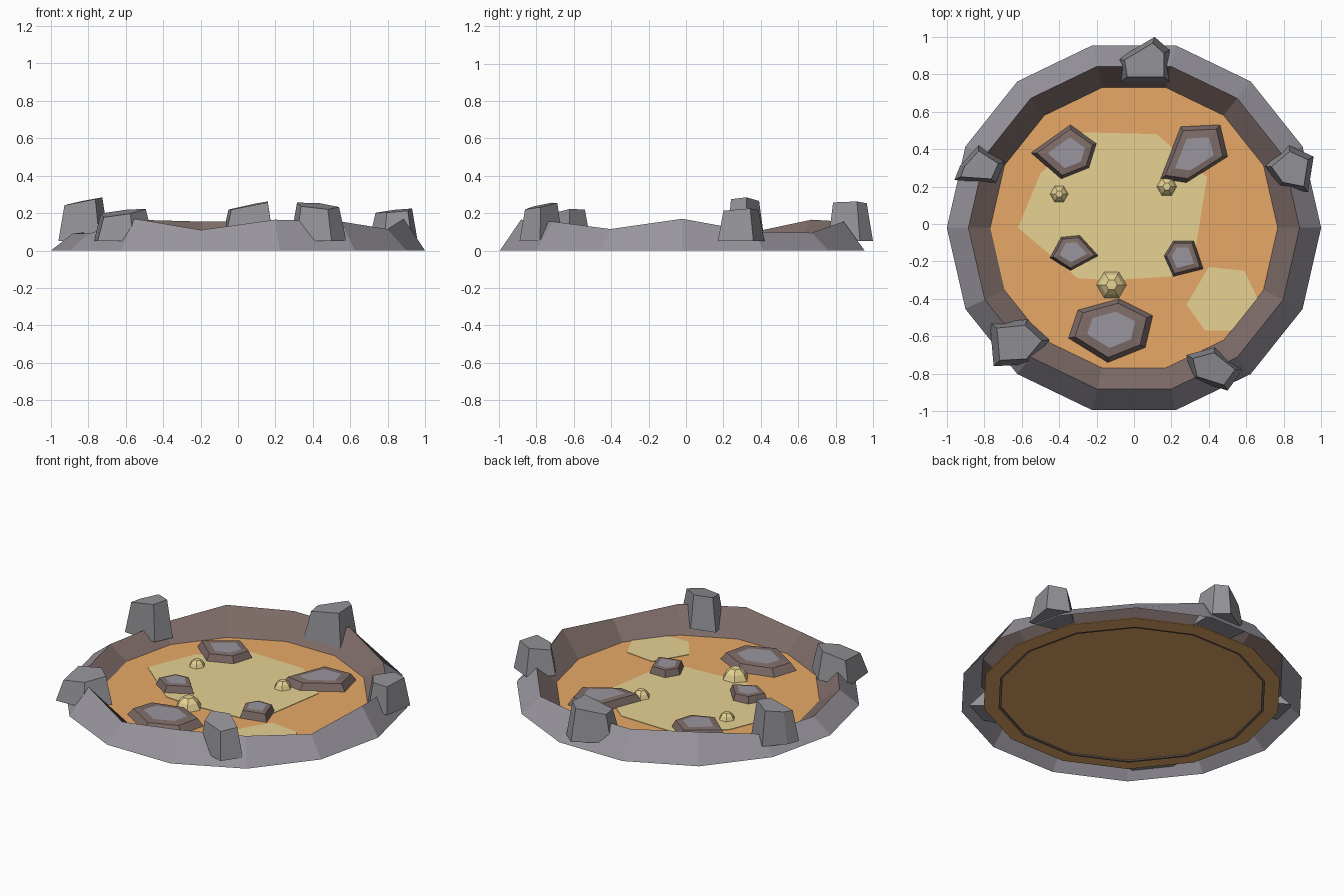
import bpy, bmesh, math

cube = bpy.data.objects.get("Cube")
if cube:
    bpy.data.objects.remove(cube, do_unlink=True)


def material(name, srgb):
    col = [((c + 0.055) / 1.055) ** 2.4 for c in srgb] + [1]
    m = bpy.data.materials.new(name)
    m.use_nodes = True
    m.diffuse_color = col
    node = next(n for n in m.node_tree.nodes if n.type == 'BSDF_PRINCIPLED')
    node.inputs["Base Color"].default_value = col
    node.inputs["Roughness"].default_value = 0.9
    return m


rim_grey = material("rim grey", (0.60, 0.585, 0.62))
rock_grey = material("rock grey", (0.58, 0.575, 0.595))
brown = material("brown stone", (0.495, 0.425, 0.41))
orange = material("orange sand", (0.91, 0.665, 0.405))
khaki = material("pale sand", (0.905, 0.825, 0.575))

FLOOR = 0.012
ROCK_BASE = 0.05
SIDES = 14
CENTRE_Y = -0.02


def loft(name, rings, mats, closed=True):
    """Skin rings of points; mats holds one material per band, then the cap."""
    bm = bmesh.new()
    slots = list(dict.fromkeys(mats))
    loops = [[bm.verts.new(p) for p in ring] for ring in rings]
    for band, (low, high) in enumerate(zip(loops, loops[1:])):
        for i in range(len(low)):
            j = (i + 1) % len(low)
            f = bm.faces.new((low[i], low[j], high[j], high[i]))
            f.material_index = slots.index(mats[band])
    if closed:
        bm.faces.new(loops[0][::-1])
        bm.faces.new(loops[-1]).material_index = slots.index(mats[-1])
        bmesh.ops.recalc_face_normals(bm, faces=bm.faces)
    me = bpy.data.meshes.new(name)
    bm.to_mesh(me)
    bm.free()
    for m in slots:
        me.materials.append(m)
    ob = bpy.data.objects.new(name, me)
    bpy.context.collection.objects.link(ob)


def circle(r, z, n=SIDES, x=0, y=CENTRE_Y):
    turn = 2 * math.pi / n
    return [(x + r * math.cos(i * turn), y + r * math.sin(i * turn), z) for i in range(n)]


def outline(pts, scale, z, tilt=(0, 0)):
    """Scale an outline about its middle and lift it, tilting the plane."""
    cx = sum(p[0] for p in pts) / len(pts)
    cy = sum(p[1] for p in pts) / len(pts)
    return [(cx + (x - cx) * scale, cy + (y - cy) * scale,
             z + (x - cx) * tilt[0] + (y - cy) * tilt[1]) for x, y in pts]


# Crater rim with an uneven crest, open underneath
heights = [.17, .10, .095, .155, .155, .165, .10, .09, .09, .17, .11, .165, .155, .115]
crest = [(x, y, h) for (x, y, _), h in zip(circle(0.885, 0), heights)]
loft("crater_rim", [circle(1, 0), crest, circle(0.768, FLOOR), circle(0.768, 0), circle(0.783, 0)],
     [rim_grey, brown, brown, brown], closed=False)

# Thin sand floor and pale patches
loft("sand_floor", [circle(0.87, FLOOR - 0.005), circle(0.87, FLOOR)], [orange, orange])
patches = {
    "large_sand_patch": [(-.62, -.02), (-.5, .27), (-.27, .49), (.12, .48), (.39, .25),
                         (.31, -.25), (.2, -.28), (-.12, -.3), (-.3, -.29)],
    "small_sand_patch": [(.4, -.23), (.59, -.25), (.67, -.42), (.58, -.57), (.38, -.57), (.28, -.43)],
}
for name, pts in patches.items():
    loft(name, [outline(pts, 1, FLOOR - 0.002), outline(pts, 1, FLOOR + 0.003)], [khaki, khaki])

# Tall rocks on the rim: outline, top height, tilt
rocks = {
    "back_rock": ([(-.09, .88), (.11, 1.0), (.19, .93), (.19, .76), (-.07, .76)], .242, (.15, .03)),
    "left_rock": ([(.70, .31), (.83, .42), (.96, .36), (.93, .17), (.78, .2)], .212, (.08, .05)),
    "right_rock": ([(-.93, .31), (-.83, .42), (-.69, .33), (-.74, .22), (-.96, .235)], .263, (.15, .02)),
    "front_right_rock": ([(-.77, -.53), (-.57, -.51), (-.45, -.62), (-.56, -.75), (-.75, -.76)], .203, (.1, .1)),
    "front_left_rock": ([(.28, -.7), (.43, -.66), (.58, -.78), (.5, -.89), (.31, -.83)], .24, (-.04, .14)),
}
for name, (pts, top, tilt) in rocks.items():
    loft(name, [outline(pts, 1, ROCK_BASE), outline(pts, 0.75, top, tilt)], [rock_grey, rock_grey])

# Low stones on the floor: brown sides, grey top
stones = {
    "back_right_stone": [(-.55, .38), (-.34, .53), (-.20, .43), (-.24, .30), (-.39, .24)],
    "back_left_stone": [(.14, .24), (.25, .52), (.46, .53), (.50, .36), (.28, .22)],
    "small_right_stone": [(-.45, -.18), (-.39, -.07), (-.29, -.06), (-.19, -.17), (-.34, -.25)],
    "small_left_stone": [(.16, -.17), (.21, -.09), (.32, -.09), (.37, -.24), (.21, -.28)],
    "front_stone": [(-.35, -.61), (-.30, -.46), (-.08, -.40), (.10, -.49), (.06, -.66), (-.14, -.74)],
}
for name, pts in stones.items():
    loft(name, [outline(pts, 1, FLOOR), outline(pts, 0.85, FLOOR + 0.045),
                outline(pts, 0.57, FLOOR + 0.05)], [brown, brown, rim_grey])

# Six-sided sand mounds
for name, x, y, r, h in (("right_mound", -.40, .16, .05, .042), ("left_mound", .175, .20, .055, .048),
                         ("front_mound", -.12, -.325, .08, .065)):
    rings = [circle(r * s, FLOOR + h * t, 6, x, y) for s, t in ((1, 0), (.75, .6), (.38, 1))]
    loft(name, rings, [khaki] * 3)
